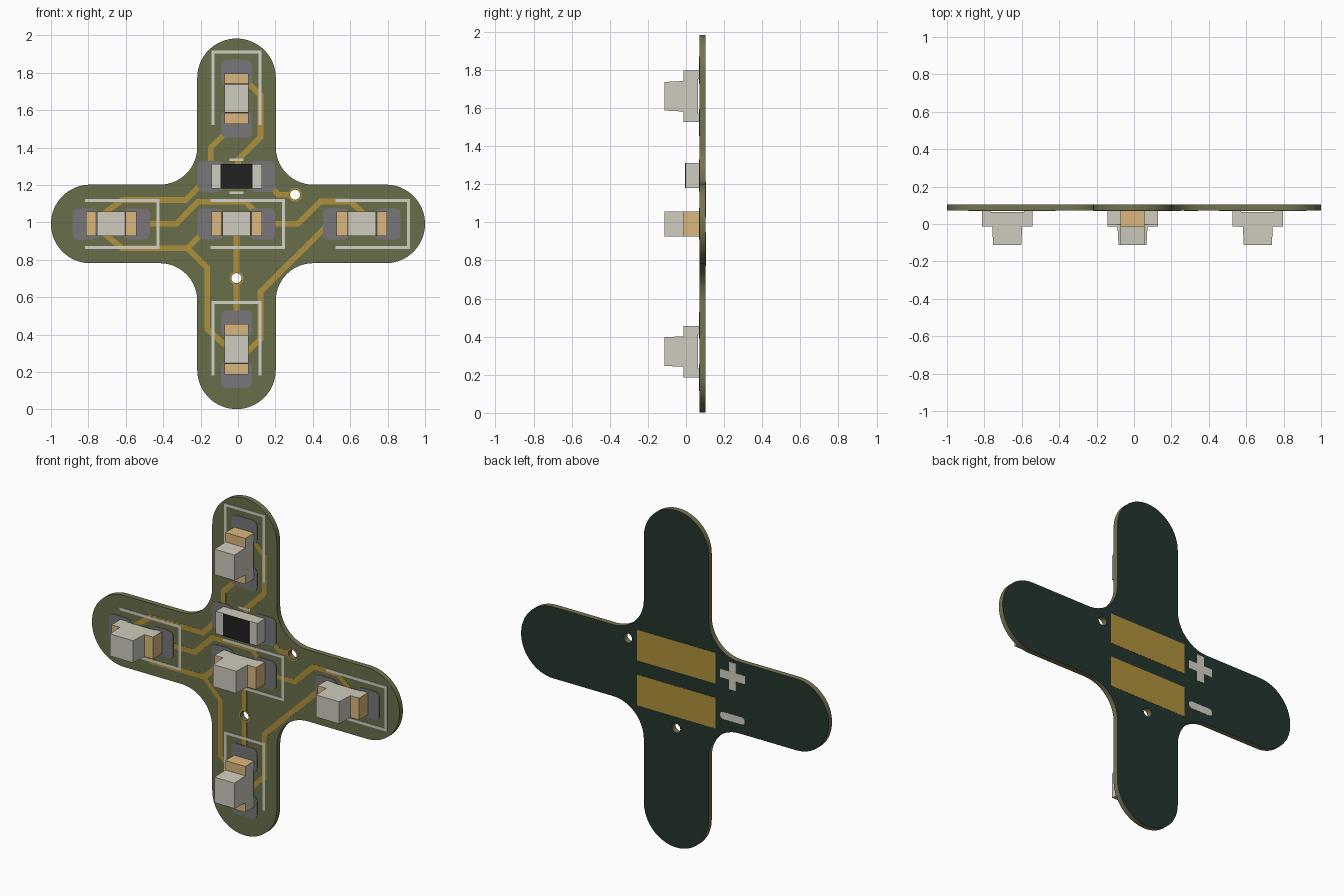
import bpy, bmesh
from math import sin, cos, pi, radians
from mathutils import Vector

cube = bpy.data.objects.get("Cube")
if cube:
    bpy.data.objects.remove(cube)

CX, CZ = -0.008, 0.992           # middle of the cross
FRONT, BACK = 0.072, 0.103       # board faces along y


def material(name, rgb):
    lin = [c / 12.92 if c <= 0.04045 else ((c + 0.055) / 1.055) ** 2.4 for c in rgb] + [1]
    m = bpy.data.materials.new(name)
    m.use_nodes = True
    m.diffuse_color = lin
    m.node_tree.nodes["Principled BSDF"].inputs["Base Color"].default_value = lin
    return m


GREEN = material("olive green", (0.415, 0.435, 0.295))
EDGE = material("khaki edge", (0.46, 0.45, 0.315))
DARK = material("dark green", (0.14, 0.21, 0.18))
COPPER = material("copper", (0.69, 0.57, 0.23))
TAN = material("tan terminal", (0.86, 0.72, 0.49))
SOLDER = material("solder grey", (0.47, 0.463, 0.475))
SILK = material("print white", (0.82, 0.82, 0.78))
WHITE = material("warm white", (0.81, 0.80, 0.745))
BLACK = material("black", (0.13, 0.13, 0.13))


def add_object(name, mesh, *mats):
    ob = bpy.data.objects.new(name, mesh)
    bpy.context.collection.objects.link(ob)
    for m in mats:
        mesh.materials.append(m)
    return ob


def plate(name, loops, y0, y1, *mats):
    """Filled outline(s) in x/z, from y0 to y1; inner loops become holes.
    Three materials colour the front, the rim and the back."""
    cu = bpy.data.curves.new(name, 'CURVE')
    cu.dimensions, cu.fill_mode = '2D', 'BOTH'
    cu.extrude = (y1 - y0) / 2
    for loop in loops:
        sp = cu.splines.new('POLY')
        sp.points.add(len(loop) - 1)
        sp.use_cyclic_u = True
        for p, (x, z) in zip(sp.points, loop):
            p.co = (x, z, 0, 1)
    tmp = bpy.data.objects.new(name + "_outline", cu)
    bpy.context.collection.objects.link(tmp)
    dg = bpy.context.evaluated_depsgraph_get()
    mesh = bpy.data.meshes.new_from_object(tmp.evaluated_get(dg))
    bpy.data.objects.remove(tmp)
    mesh.materials.clear()
    bm = bmesh.new()
    bm.from_mesh(mesh)
    for v in bm.verts:
        x, z, d = v.co
        v.co = (x, (y0 + y1) / 2 - d, z)
    bmesh.ops.remove_doubles(bm, verts=bm.verts, dist=1e-5)
    bmesh.ops.recalc_face_normals(bm, faces=bm.faces)
    for f in bm.faces:
        f.smooth = False
        f.material_index = round(f.normal.y) + 1 if len(mats) == 3 else 0
    bm.to_mesh(mesh)
    bm.free()
    return add_object(name, mesh, *mats)


def arc(x, z, r, a0, a1, n):
    return [(x + r * cos(radians(a0 + (a1 - a0) * i / n)),
             z + r * sin(radians(a0 + (a1 - a0) * i / n))) for i in range(n + 1)]


def circle(x, z, r):
    return arc(x, z, r, 0, 360, 24)[:-1]


def rounded(x, z, hx, hz, r):
    pts = []
    for sx, sz, a in ((1, 1, 0), (-1, 1, 90), (-1, -1, 180), (1, -1, 270)):
        pts += arc(x + sx * (hx - r), z + sz * (hz - r), r, a, a + 90, 5)
    return pts


def ribbon(path, w):
    """Outline of a constant-width line with mitred corners."""
    pts = [Vector(p) for p in path]
    left, right = [], []
    for i, p in enumerate(pts):
        d0 = (p - pts[i - 1]).normalized() if i else None
        d1 = (pts[i + 1] - p).normalized() if i < len(pts) - 1 else None
        d0, d1 = d0 or d1, d1 or d0
        n0, n1 = Vector((-d0.y, d0.x)), Vector((-d1.y, d1.x))
        m = (n0 + n1).normalized()
        off = m * (w / 2 / m.dot(n1))
        left.append(tuple(p + off))
        right.append(tuple(p - off))
    return left + right[::-1]


def box(name, lo, hi, mat):
    x0, x1, z0, z1 = lo[0], hi[0], lo[2], hi[2]
    return plate(name, [[(x0, z0), (x1, z0), (x1, z1), (x0, z1)]], lo[1], hi[1], mat)


def printed(name, loops, height, mat):
    """Thin layer lying on the front of the board."""
    return plate(name, loops, FRONT - height, FRONT + 0.001, mat)


# Cross-shaped board with rounded arms, inner fillets and two drilled holes
outline = []
for k, length in enumerate((1.008, 0.991, 0.992, 0.99)):
    arm = arc(length - 0.21, 0, 0.21, -90, 90, 32) + arc(0.41, 0.41, 0.2, 270, 180, 14)
    c, s = round(cos(k * pi / 2)), round(sin(k * pi / 2))
    outline += [(CX + x * c - z * s, CZ + x * s + z * c) for x, z in arm]
HOLES = ((0.305, 1.148), (CX, 0.702))
board = plate("board", [outline] + [circle(x, z, 0.027) for x, z in HOLES],
              FRONT, BACK, GREEN, EDGE, DARK)
bpy.context.view_layer.objects.active = board
board.select_set(True)
bpy.ops.object.shade_smooth_by_angle(angle=radians(30))
board.select_set(False)
for i, (x, z) in enumerate(HOLES):
    printed(f"via_ring_{i}", [circle(x, z, 0.037), circle(x, z, 0.027)], 0.0015, COPPER)

# Copper traces
TRACES = [
    [(-.74, 1.03), (-.62, 1.12), (-.28, 1.12), (-.19, 1.21)],
    [(-.52, CZ), (-.33, CZ), (-.215, 1.11), (.04, 1.11), (.11, 1.04)],
    [(-.74, .96), (-.62, .862), (-.27, .862), (-.165, .757), (-.165, .43), (-.07, .345)],
    [(-.27, .862), (-.14, .992)],
    [(CX, .94), (CX, .735)],
    [(CX, .67), (CX, .45)],
    [(.13, CZ), (.32, CZ), (.44, 1.112), (.60, 1.112), (.68, 1.04)],
    [(.51, 1.015), (.12, .63), (.12, .375), (.04, .30)],
    [(-.145, 1.28), (-.145, 1.40), (-.07, 1.475)],
    [(.05, 1.75), (.12, 1.68), (.12, 1.455), (0, 1.335), (0, 1.29)],
    [(.17, 1.20), (.215, 1.148), (.275, 1.148)],
]
for i, t in enumerate(TRACES):
    printed(f"trace_{i}", [ribbon(t, 0.03)], 0.001, COPPER)

# Lamp cross-section: (position along the lamp, y)
half = [(.09, .063), (.09, .071), (.135, .071), (.135, -.014), (.08, -.014), (.075, -.113)]
PROFILE = half + [(-u, y) for u, y in reversed(half)]


def lamp(label, cx, cz, upright):
    """Stepped lamp with tan ends, two solder pads and a printed bracket."""
    def at(u, v):
        return (cx + v, cz + u) if upright else (cx + u, cz + v)
    bm = bmesh.new()
    rings = []
    for v in (-0.065, 0.065):
        rings.append([bm.verts.new((at(u, v)[0], y, at(u, v)[1])) for u, y in PROFILE])
        bm.faces.new(rings[-1])
    n = len(PROFILE)
    for i in range(n):
        j = (i + 1) % n
        f = bm.faces.new((rings[0][i], rings[0][j], rings[1][j], rings[1][i]))
        f.material_index = int(min(abs(PROFILE[i][0]), abs(PROFILE[j][0])) > 0.079
                               and PROFILE[i][0] * PROFILE[j][0] > 0)
    bmesh.ops.recalc_face_normals(bm, faces=bm.faces)
    mesh = bpy.data.meshes.new(label + "_lamp")
    bm.to_mesh(mesh)
    bm.free()
    add_object(label + "_lamp", mesh, WHITE, TAN)
    for side, u in (("a", -0.138), ("b", 0.138)):
        hx, hz = (0.083, 0.07) if upright else (0.07, 0.083)
        printed(f"{label}_pad_{side}", [rounded(*at(u, 0), hx, hz, 0.03)], 0.003, SOLDER)
    path = [at(-0.14, 0.125), at(0.25, 0.125), at(0.25, -0.125), at(-0.14, -0.125)]
    printed(label + "_bracket", [ribbon(path, 0.016)], 0.002, SILK)


lamp("left", CX + 0.67, CZ, False)
lamp("middle", CX, CZ, False)
lamp("right", CX - 0.67, CZ, False)
lamp("upper", CX, CZ + 0.67, True)
lamp("lower", CX, CZ - 0.67, True)

# Resistor: white block with a black face, pads and two printed ticks
RZ = 1.246
box("resistor", (CX - 0.135, -0.003, RZ - 0.066), (CX + 0.135, 0.071, RZ + 0.066), WHITE)
box("resistor_face", (CX - 0.085, -0.006, RZ - 0.066), (CX + 0.085, -0.002, RZ + 0.066), BLACK)
for s in (-1, 1):
    printed(f"resistor_pad_{s}", [rounded(CX + s * 0.14, RZ, 0.068, 0.083, 0.03)],
            0.003, SOLDER)
    printed(f"resistor_tick_{s}", [rounded(CX, RZ + s * 0.088, 0.037, 0.007, 0.002)],
            0.002, SILK)

# Back: two power contacts with plus and minus marks
for label, z in (("plus", 1.124), ("minus", 0.86)):
    box(label + "_contact", (CX - 0.255, BACK - 0.001, z - 0.09),
        (CX + 0.255, BACK + 0.001, z + 0.09), COPPER)
plate("minus_mark", [rounded(-0.375, 0.86, 0.08, 0.021, 0.019)],
      BACK - 0.001, BACK + 0.001, SILK)
t, a = 0.024, 0.08
plus = [(a, -t), (a, t), (t, t), (t, a), (-t, a), (-t, t),
        (-a, t), (-a, -t), (-t, -t), (-t, -a), (t, -a), (t, -t)]
plate("plus_mark", [[(-0.375 + x, 1.105 + z) for x, z in plus]],
      BACK - 0.001, BACK + 0.001, SILK)
